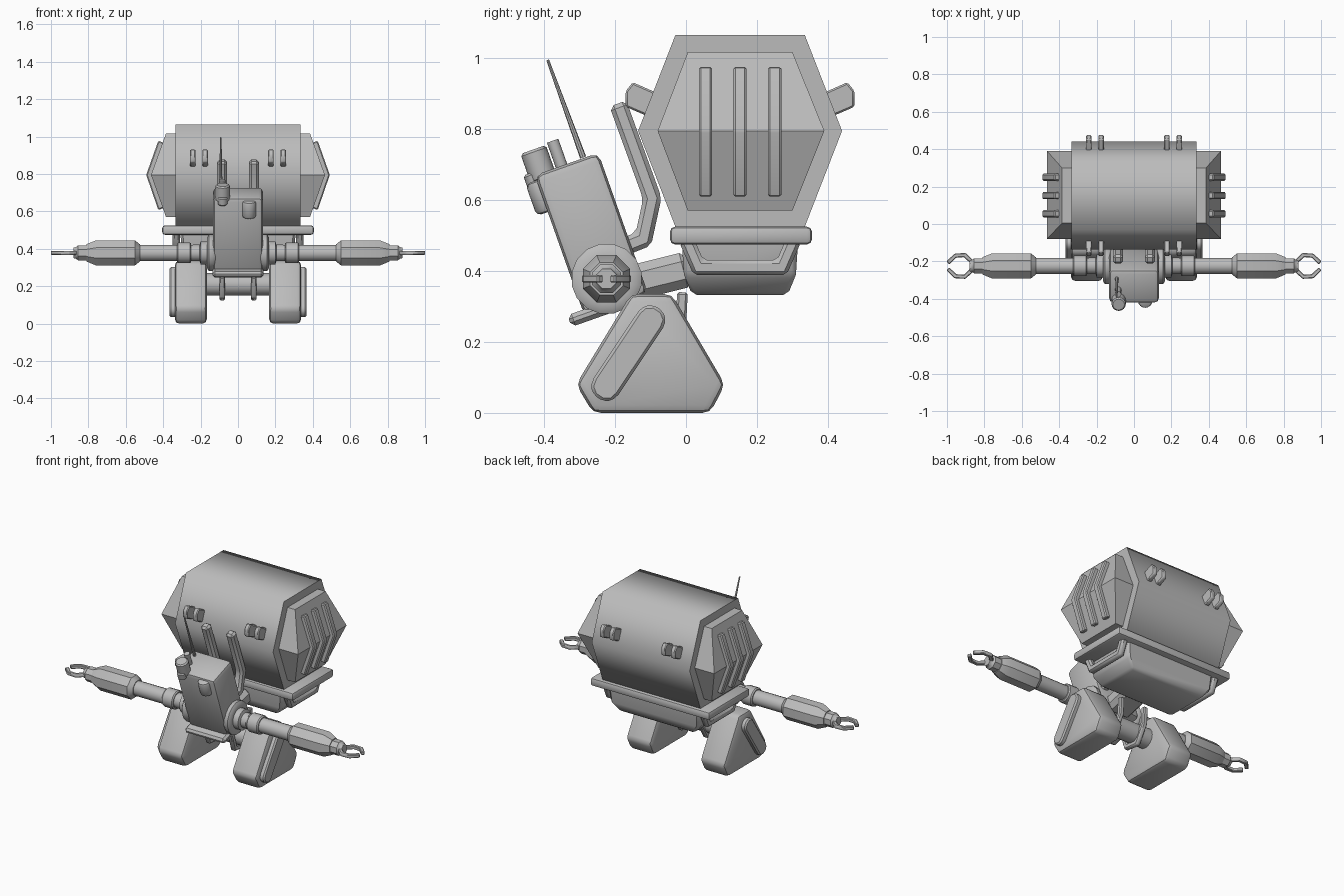
import bpy, bmesh, math
from mathutils import Vector, Matrix

if "Cube" in bpy.data.objects:
    bpy.data.objects.remove(bpy.data.objects["Cube"])

grey = bpy.data.materials.new("plain grey")
grey.diffuse_color = (0.5, 0.5, 0.5, 1)
grey.use_nodes = True
grey.node_tree.nodes["Principled BSDF"].inputs["Base Color"].default_value = grey.diffuse_color


def finish(name, bm, bevel=0, segs=1, angle=35):
    bmesh.ops.recalc_face_normals(bm, faces=bm.faces)
    me = bpy.data.meshes.new(name)
    bm.to_mesh(me)
    bm.free()
    ob = bpy.data.objects.new(name, me)
    bpy.context.collection.objects.link(ob)
    me.materials.append(grey)
    bpy.context.view_layer.objects.active = ob
    for o in bpy.context.selected_objects:
        o.select_set(False)
    ob.select_set(True)
    if bevel:
        m = ob.modifiers.new("bevel", "BEVEL")
        m.width, m.segments, m.limit_method = bevel, segs, "ANGLE"
        m.angle_limit = math.radians(25)
        bpy.ops.object.modifier_apply(modifier=m.name)
    bpy.ops.object.shade_smooth_by_angle(angle=math.radians(angle))
    return ob


def loft(name, rings, **kw):
    """Skin a stack of equal-length closed rings and cap both ends."""
    bm = bmesh.new()
    vs = [[bm.verts.new(p) for p in r] for r in rings]
    n = len(vs[0])
    for a, b in zip(vs, vs[1:]):
        for i in range(n):
            bm.faces.new((a[i], a[(i + 1) % n], b[(i + 1) % n], b[i]))
    bm.faces.new(vs[0])
    bm.faces.new(vs[-1][::-1])
    return finish(name, bm, **kw)


def prism(name, yz, x0, x1, **kw):
    return loft(name, [[(x, y, z) for y, z in yz] for x in (x0, x1)], **kw)


def box(name, c, size, tilt=0, **kw):
    bm = bmesh.new()
    bmesh.ops.create_cube(bm, size=1, matrix=Matrix.Translation(c)
                          @ Matrix.Rotation(tilt, 4, "X") @ Matrix.Diagonal((*size, 1)))
    return finish(name, bm, **kw)


def rod(name, a, b, r0, r1=None, sides=16, **kw):
    a, b = Vector(a), Vector(b)
    d = b - a
    bm = bmesh.new()
    bmesh.ops.create_cone(bm, cap_ends=True, segments=sides, radius1=r0,
                          radius2=r0 if r1 is None else r1, depth=d.length,
                          matrix=Matrix.Translation((a + b) / 2) @ d.to_track_quat("Z", "Y").to_matrix().to_4x4())
    return finish(name, bm, **kw)


def lathe_x(name, s, y, z, prof, sides):
    """Turned part along x from (x, radius) pairs."""
    ang = [2 * math.pi * (i + .5) / sides for i in range(sides)]
    return loft(name, [[(s * x, y + r * math.cos(t), z + r * math.sin(t)) for t in ang] for x, r in prof])


def strip(name, path, w, axis, off, depth, **kw):
    """Bent flat bar: path lies in the plane normal to axis (0 = x, 2 = z)."""
    pts = [Vector(p) for p in path]
    rings = []
    for i, p in enumerate(pts):
        t0 = (p - pts[i - 1]).normalized() if i else (pts[1] - p).normalized()
        t1 = (pts[i + 1] - p).normalized() if i < len(pts) - 1 else t0
        t = (t0 + t1).normalized()
        n = Vector((-t.y, t.x)) * (w / 2 / max(t.dot(t0), .4))
        ring = []
        for sgn, d in ((1, -1), (1, 1), (-1, 1), (-1, -1)):
            q = p + n * sgn
            o = off + d * depth / 2
            ring.append((o, q.x, q.y) if axis == 0 else (q.x, q.y, o) if axis == 2 else (q.x, o, q.y))
        rings.append(ring)
    return loft(name, rings, **kw)


# Main drum and lower hull
drum = [(-.03, 1.065), (.335, 1.065), (.44, .795), (.335, .525), (-.03, .525), (-.135, .795)]
prism("drum", drum, -.333, .333, angle=72)
box("rim", (0, .155, .5), (.81, .4, .05), bevel=.014, segs=2)
loft("lower_hull", [[(sx * hx, .152 + sy * hy, z) for sx, sy in ((-1, -1), (1, -1), (1, 1), (-1, 1))]
                    for z, hx, hy in ((.333, .25, .135), (.39, .3, .158), (.5, .31, .165))], bevel=.012)

# Torso leaning forward, in a frame tilted about x
tilt = math.radians(19.5)
up, fwd = Vector((0, -math.sin(tilt), math.cos(tilt))), Vector((0, -math.cos(tilt), -math.sin(tilt)))
base = Vector((0, -.2, .315))


def at(x, f, u):
    return base + Vector((x, 0, 0)) + fwd * f + up * u


box("torso", at(0, 0, .2), (.265, .19, .42), tilt=tilt, bevel=.022, segs=2)
box("torso_base_plate", at(0, .055, -.01), (.27, .17, .035), tilt=tilt, bevel=.012)
box("waist_block", (0, -.075, .385), (.17, .19, .1), tilt=math.radians(14), bevel=.025)
rod("hip_axle", (-.2, -.1, .21), (.2, -.1, .21), .06, angle=40)

# Sensors and antenna
rod("antenna", (-.092, -.29, .72), (-.092, -.39, .995), .009, .004, sides=8)
rod("sensor_stub", at(-.085, .015, .39), at(-.085, .015, .485), .017)
rod("left_sensor", at(-.082, .075, .39), at(-.082, .075, .48), .038, bevel=.007)
rod("left_sensor_lens", at(-.082, .1, .375), at(-.082, .1, .42), .026, bevel=.006)
rod("right_sensor", at(.06, .09, .3), at(.06, .09, .395), .038, bevel=.014, segs=2)

for s, side in ((-1, "left"), (1, "right")):
    # Drum end cap with central ridge and three bent ribs
    cap = [(.005, 1.017), (.30, 1.017), (.39, .795), (.30, .57), (.005, .57), (-.08, .795)]
    bm = bmesh.new()
    inner = [bm.verts.new((s * .32, *p)) for p in cap]
    outer = [bm.verts.new((s * (.465 if abs(p[1] - .795) < .01 else .385), *p)) for p in cap]
    for i in range(6):
        j = (i + 1) % 6
        bm.faces.new((inner[i], inner[j], outer[j], outer[i]))
    bm.faces.new(inner)
    for q in ((0, 1, 2, 5), (5, 2, 3, 4)):
        bm.faces.new([outer[i] for i in q])
    finish(side + "_drum_cap", bm)
    for k, y in enumerate((.055, .152, .25)):
        strip(f"{side}_cap_rib_{k}", [(s * .405, .97), (s * .467, .795), (s * .405, .615)],
              .045, 1, y, .038, bevel=.006)

    # Paired lugs on drum front and back
    lug = [(.36, .89), (.455, .932), (.475, .907), (.475, .863), (.415, .837), (.37, .85)]
    for k, x in enumerate((.176, .242)):
        prism(f"{side}_back_lug_{k}", lug, s * (x - .015), s * (x + .015), bevel=.005)
        prism(f"{side}_front_lug_{k}", [(.305 - y, z) for y, z in lug], s * (x - .015), s * (x + .015), bevel=.005)

    # Hanging side handle and shoulder strap
    strip(side + "_hull_handle", [(.0, .49), (.035, .41), (.27, .41), (.305, .49)], .042, 0, s * .33, .04, bevel=.01)
    strip(side + "_back_strap", [(-.192, .872), (-.095, .605), (-.12, .49), (-.17, .47)],
          .05, 0, s * .085, .052, bevel=.012)

    # Leg, angled side pod and hip bracket
    leg = [(-.155, .335), (-.04, .335), (.11, .08), (.068, 0), (-.262, 0), (-.31, .08)]
    prism(side + "_leg", leg, s * .167, s * .337, bevel=.022, segs=2)
    a, b = Vector((-.1, .262)), Vector((-.225, .075))
    d = (a - b).normalized()
    n = Vector((-d.y, d.x))
    pod = []
    for c, e in ((a, 1), (b, -1)):
        for f, g in ((0, .042), (.025, .036), (.04, .014), (.04, -.014), (.025, -.036), (0, -.042)):
            pod.append(c + d * e * f + n * g * e)
    prism(side + "_leg_pod", [tuple(p) for p in pod], s * .32, s * .365, bevel=.008)
    strip(side + "_hip_bracket", [(-.01, .34), (-.015, .24), (-.075, .14), (-.16, .15), (-.19, .25)],
          .03, 0, s * .085, .03, bevel=.006)

    # Arm: shoulder discs, shaft, forearm and wrist
    ay, az = -.224, .378
    lathe_x(side + "_shoulder", s, ay, az, [(.12, .09), (.135, .1), (.155, .1), (.165, .085), (.165, .062),
                                            (.2, .062), (.205, .045), (.24, .045)], 16)
    lathe_x(side + "_arm_shaft", s, ay, az, [(.2, .044), (.54, .044)], 16)
    lathe_x(side + "_arm_collar", s, ay, az, [(.25, .05), (.256, .056), (.32, .056), (.327, .05)], 16)
    lathe_x(side + "_forearm", s, ay, az, [(.525, .05), (.55, .072), (.76, .072), (.81, .05)], 8)
    lathe_x(side + "_wrist", s, ay, az, [(.8, .044), (.855, .044), (.865, .034), (.88, .03)], 8)

    # Pincer fingers
    for k in (-1, 1):
        strip(f"{side}_finger_{'front' if k < 0 else 'back'}",
              [(s * .865, ay + k * .02), (s * .905, ay + k * .058), (s * .955, ay + k * .055), (s * .995, ay + k * .016)],
              .022, 2, az, .022, bevel=.004)
